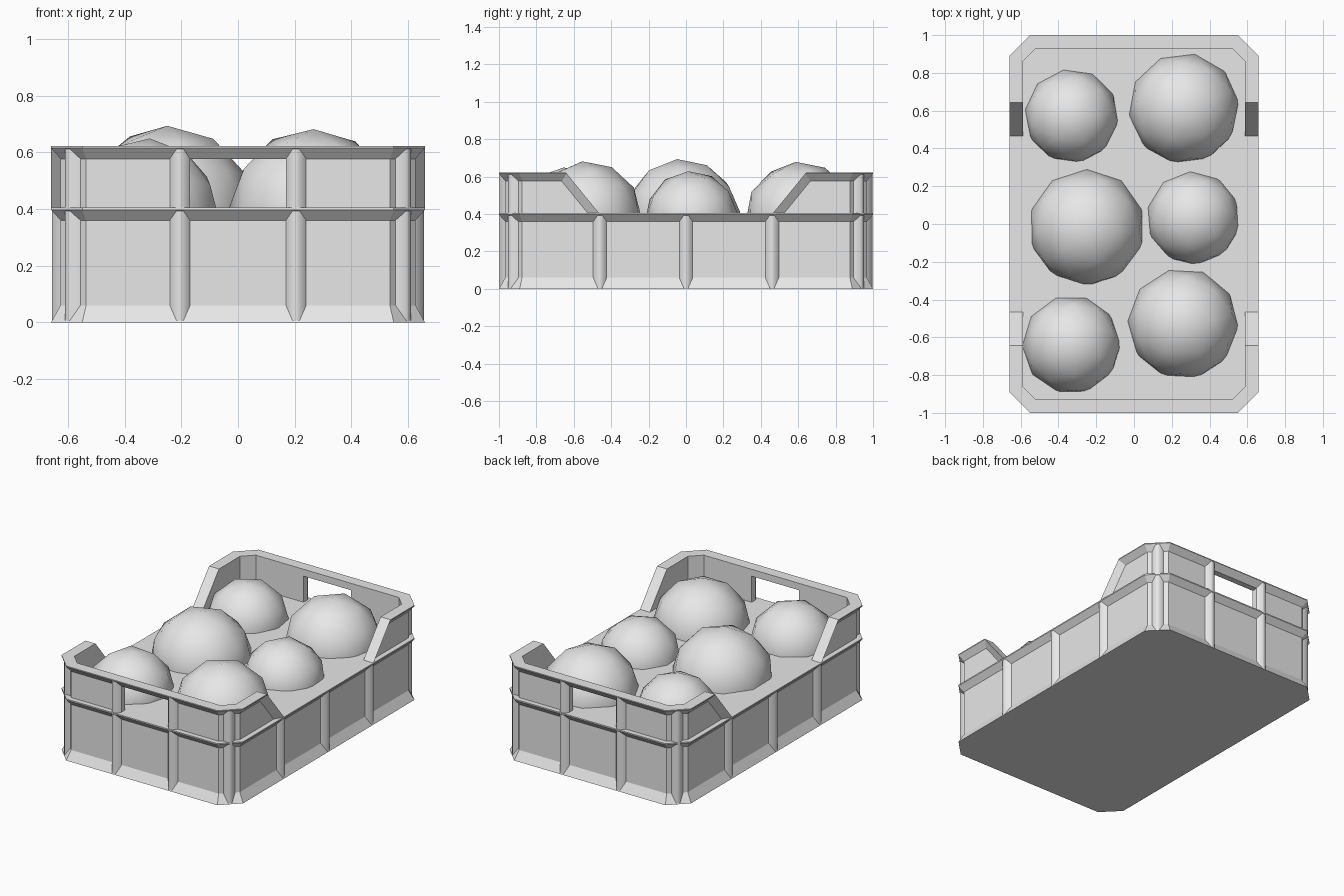
import bpy, bmesh, math
from mathutils import Vector, Matrix

cube = bpy.data.objects.get("Cube")
if cube:
    bpy.data.objects.remove(cube, do_unlink=True)

grey = bpy.data.materials.new("light_grey")
grey.use_nodes = True
grey.diffuse_color = (0.8, 0.8, 0.8, 1)
grey.node_tree.nodes["Principled BSDF"].inputs["Base Color"].default_value = (0.8, 0.8, 0.8, 1)

HX, HY, CHAMFER = 0.66, 1.0, 0.11
DEPTH, WALL = 0.033, 0.072          # panel recess, wall thickness
DECK, TOP = 0.405, 0.622            # deck height, rim height
SLOPE_LOW, SLOPE_HIGH = 0.465, 0.642  # side wall ends, along y


def make(name, bm, angle=None, recalc=True):
    if recalc:
        bmesh.ops.recalc_face_normals(bm, faces=bm.faces)
    mesh = bpy.data.meshes.new(name)
    bm.to_mesh(mesh)
    bm.free()
    mesh.materials.append(grey)
    obj = bpy.data.objects.new(name, mesh)
    bpy.context.collection.objects.link(obj)
    if angle:
        bpy.ops.object.select_all(action='DESELECT')
        obj.select_set(True)
        bpy.context.view_layer.objects.active = obj
        bpy.ops.object.shade_smooth_by_angle(angle=math.radians(angle))
    return obj


def outline(bm, inset, z):
    """Rectangle with chamfered corners, moved inward."""
    x, y = HX - inset, HY - inset
    c = CHAMFER - inset * (2 - math.sqrt(2))
    quarter = [(x, y - c), (x - c, y)]
    pts = (quarter + [(-a, b) for a, b in reversed(quarter)]
           + [(-a, -b) for a, b in quarter] + [(a, -b) for a, b in reversed(quarter)])
    return [bm.verts.new((a, b, z)) for a, b in pts]


def loft(bm, rings):
    for low, high in zip(rings, rings[1:]):
        for i in range(len(low)):
            j = (i + 1) % len(low)
            bm.faces.new((low[i], low[j], high[j], high[i]))


def prism(bm, first, second):
    a, b = ([bm.verts.new(p) for p in pts] for pts in (first, second))
    loft(bm, [a, b])
    bm.faces.new(a)
    bm.faces.new(b)


# Lower body: flared foot, recessed panels, flared rim, flat deck
bm = bmesh.new()
rings = [outline(bm, i, z) for i, z in
         ((0, 0), (DEPTH, 0.06), (DEPTH, 0.36), (0, DECK - 0.008), (0, DECK))]
loft(bm, rings)
bm.faces.new(rings[0])
bm.faces.new(rings[-1])
make("crate_body", bm)

# Raised wall: closed loop with recessed outside and flared top
bm = bmesh.new()
rings = [outline(bm, i, z) for i, z in
         ((DEPTH, DECK - 0.01), (DEPTH, 0.577), (0, TOP - 0.006), (0, TOP),
          (WALL, TOP), (WALL, DECK - 0.01))]
loft(bm, rings + rings[:1])
wall = make("raised_end_walls", bm)

# Cut the open sides and the handle holes
run = (SLOPE_HIGH - SLOPE_LOW) / (TOP - DECK)


def slope_y(z):
    return SLOPE_LOW + run * (z - DECK)


bm = bmesh.new()
profile = [(-slope_y(0.3), 0.3), (slope_y(0.3), 0.3), (slope_y(0.8), 0.8), (-slope_y(0.8), 0.8)]
prism(bm, [(-1, y, z) for y, z in profile], [(1, y, z) for y, z in profile])
side_cutter = make("side_cutter", bm)

bm = bmesh.new()
bmesh.ops.create_cube(bm, size=1, matrix=Matrix.Translation((0, 0, 0.4765))
                      @ Matrix.Diagonal((0.345, 3, 0.2, 1)))
handle_cutter = make("handle_cutter", bm)

for cutter in (side_cutter, handle_cutter):
    mod = wall.modifiers.new("cut", 'BOOLEAN')
    mod.operation, mod.solver, mod.object = 'DIFFERENCE', 'EXACT', cutter
    bpy.ops.object.select_all(action='DESELECT')
    bpy.context.view_layer.objects.active = wall
    wall.select_set(True)
    bpy.ops.object.modifier_apply(modifier=mod.name)
    bpy.data.objects.remove(cutter, do_unlink=True)

# Sloping flanges that finish the raised side walls
bm = bmesh.new()
for sx in (-1, 1):
    for sy in (-1, 1):
        ends = []
        for z in (DECK, TOP):
            y = slope_y(z)
            ends.append([(sx * (HX - WALL), sy * y, z), (sx * HX, sy * y, z),
                         (sx * (HX - DEPTH), sy * (y + 0.06), z),
                         (sx * (HX - WALL), sy * (y + 0.06), z)])
        prism(bm, *ends)
make("sloping_wall_ends", bm)


# Ridged ribs: position, outward direction, and height range
def rib(bm, pos, normal, z0, z1):
    n = Vector((*normal, 0)).normalized()
    side = Vector((-n.y, n.x, 0))
    p = Vector((*pos, 0))
    strips = []
    for z in (z0, z1):
        strips.append([bm.verts.new(p + side * s - n * d + Vector((0, 0, z)))
                       for s, d in ((-0.036, DEPTH), (-0.012, 0.003), (0.012, 0.003), (0.036, DEPTH))])
    low, high = strips
    for i in range(3):
        bm.faces.new((low[i], low[i + 1], high[i + 1], high[i]))


lower, upper = bmesh.new(), bmesh.new()
for s in (-1, 1):
    for x in (-0.205, 0.205):
        for bm, z0, z1 in ((lower, 0, DECK), (upper, DECK, TOP)):
            rib(bm, (x, s * HY), (0, s), z0, z1)
    for y in (-0.46, 0, 0.46):
        rib(lower, (s * HX, y), (s, 0), 0, DECK)
    for t in (-1, 1):
        corner = (s * (HX - CHAMFER / 2), t * (HY - CHAMFER / 2))
        for bm, z0, z1 in ((lower, 0, DECK), (upper, DECK, TOP)):
            rib(bm, corner, (s, t), z0, z1)
make("lower_ribs", lower, 100, recalc=False)
make("upper_ribs", upper, 100, recalc=False)

# Round fruit sunk halfway into the deck: x, y, radius, top height, turn
fruit = [(-0.33, 0.57, 0.25, 0.64, 10), (0.265, 0.61, 0.295, 0.68, 25),
         (-0.25, -0.02, 0.31, 0.695, 0), (0.315, 0.03, 0.25, 0.63, 40),
         (-0.33, -0.64, 0.262, 0.65, 55), (0.26, -0.53, 0.295, 0.683, 15)]
for n, (x, y, r, top, turn) in enumerate(fruit, 1):
    bm = bmesh.new()
    bmesh.ops.create_icosphere(bm, subdivisions=2, radius=r, matrix=(
        Matrix.Translation((x, y, top - r)) @ Matrix.Rotation(math.radians(turn), 4, 'Z')
        @ Matrix.Rotation(math.radians(5), 4, 'X')))
    make(f"round_fruit_{n}", bm, 60)
